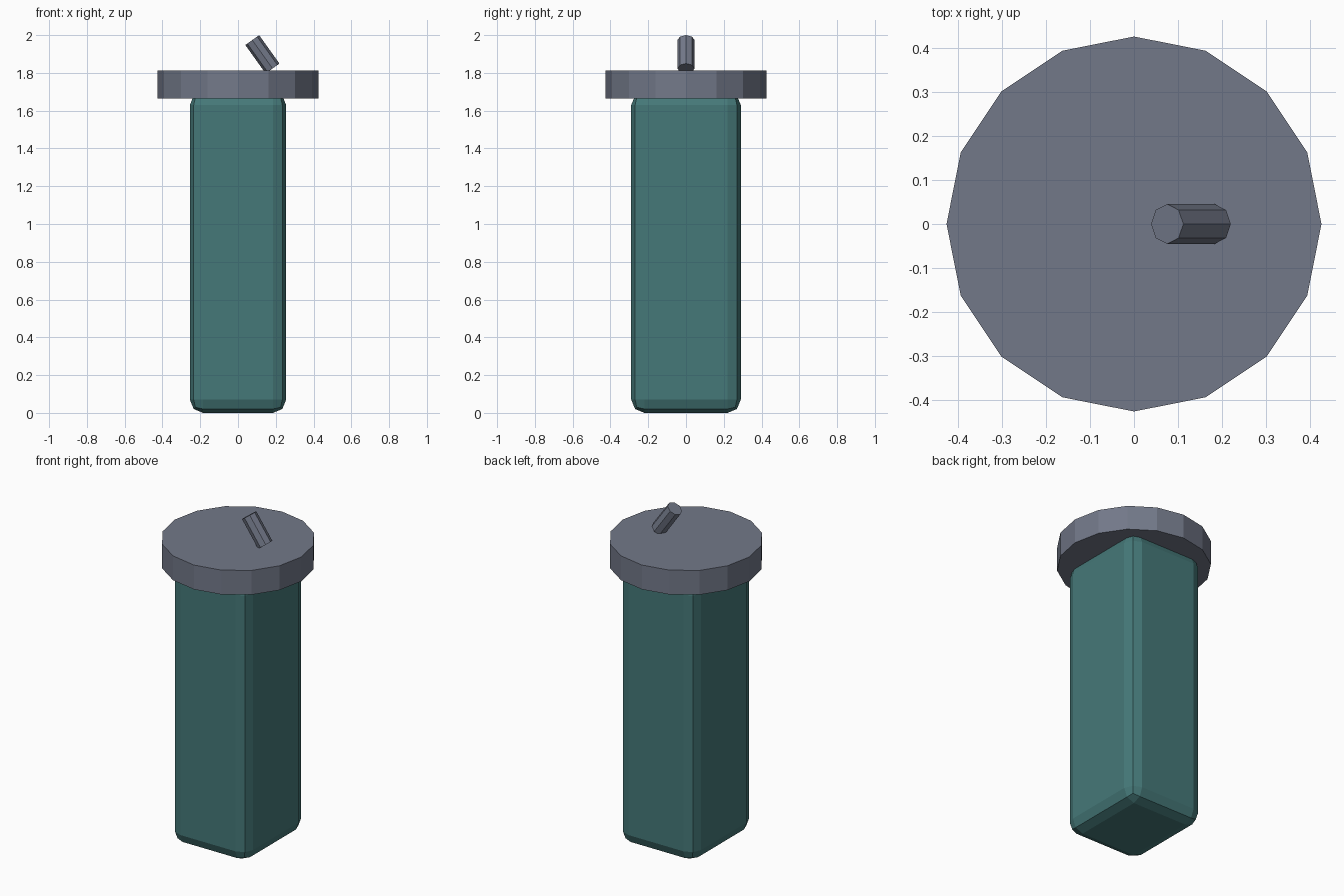
import bpy

if "Cube" in bpy.data.objects:
    bpy.data.objects.remove(bpy.data.objects["Cube"])


def paint(obj, name, rgb):
    mat = bpy.data.materials.get(name) or bpy.data.materials.new(name)
    mat.diffuse_color = (*rgb, 1)
    mat.use_nodes = True
    mat.node_tree.nodes["Principled BSDF"].inputs["Base Color"].default_value = mat.diffuse_color
    obj.data.materials.append(mat)


def cylinder(name, sides, radius, depth, loc, tilt=0):
    bpy.ops.mesh.primitive_cylinder_add(vertices=sides, radius=radius, depth=depth,
                                        location=loc, rotation=(0, tilt, 0))
    obj = bpy.context.object
    obj.name = name
    paint(obj, "slate", (0.17, 0.19, 0.25))
    return obj


# Tall rounded box body, its top edge hidden inside the lid
H = 1.70
bpy.ops.mesh.primitive_cube_add(size=1, location=(0, 0, H / 2))
body = bpy.context.object
body.name = "body"
body.scale = (0.51, 0.58, H)
bpy.ops.object.transform_apply(location=False, rotation=False, scale=True)
bevel = body.modifiers.new("rounded_edges", 'BEVEL')
bevel.width = 0.07
bevel.segments = 2
paint(body, "teal", (0.06, 0.19, 0.19))

# Overhanging lid
cylinder("lid", 16, 0.425, 0.148, (0, 0, 1.739))

# Short tilted peg set off-centre on the lid
cylinder("peg", 8, 0.045, 0.185, (0.129, 0, 1.8985), -0.62)
